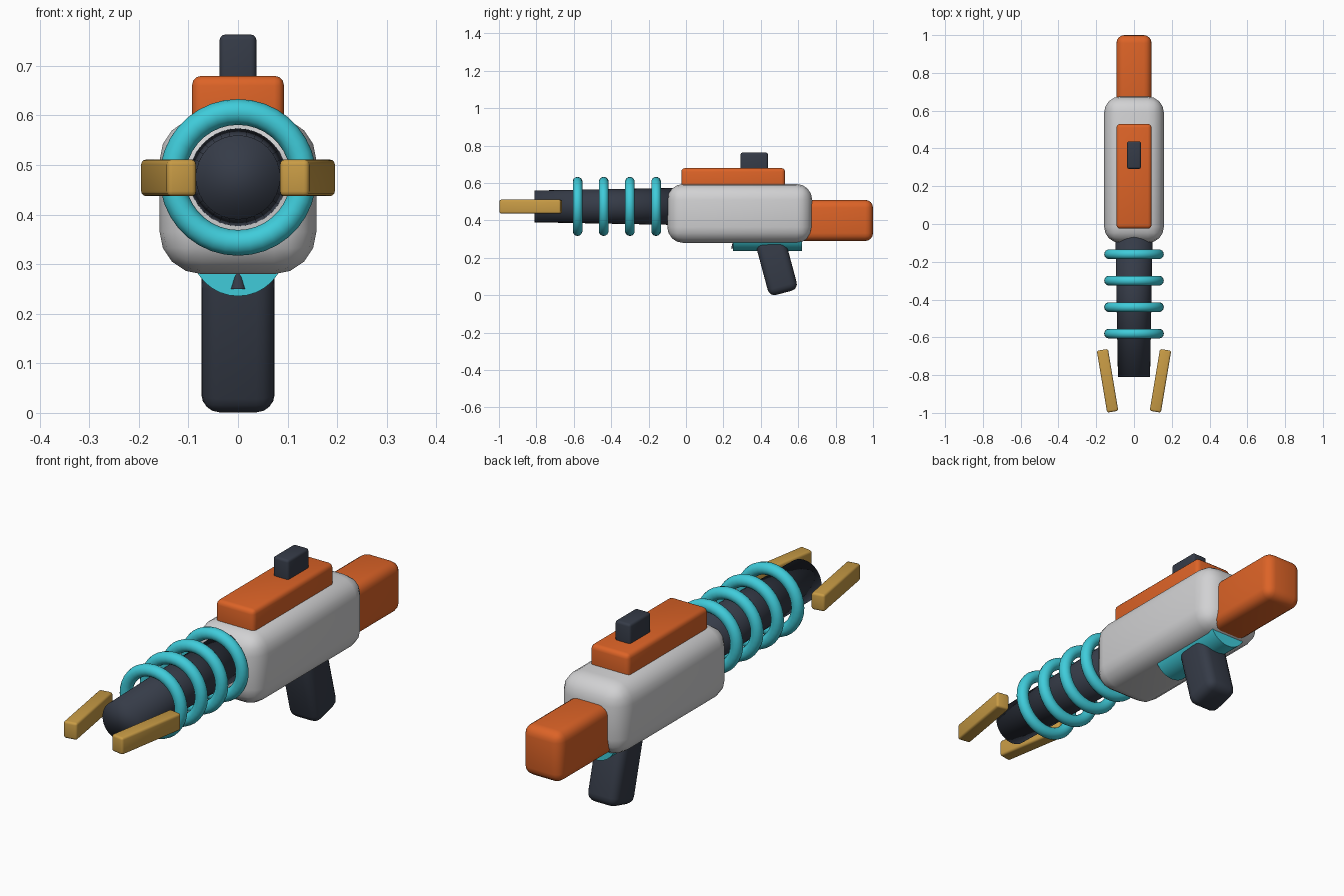
import bpy, bmesh
from math import radians
from mathutils import Matrix, Vector

if "Cube" in bpy.data.objects:
    bpy.data.objects.remove(bpy.data.objects["Cube"])


def material(name, colour):
    mat = bpy.data.materials.new(name)
    mat.use_nodes = True
    mat.diffuse_color = (*colour, 1)
    mat.node_tree.nodes["Principled BSDF"].inputs["Base Color"].default_value = (*colour, 1)
    return mat


GREY = material("light grey", (0.64, 0.64, 0.65))
ORANGE = material("orange", (0.72, 0.125, 0.02))
DARK = material("dark slate", (0.036, 0.044, 0.064))
TEAL = material("teal", (0.05, 0.60, 0.70))
GOLD = material("gold", (0.58, 0.33, 0.06))
AXIS_Z = 0.475


def finish(obj, name, mat, angle=40):
    obj.name = obj.data.name = name
    obj.data.materials.append(mat)
    bpy.ops.object.select_all(action="DESELECT")
    obj.select_set(True)
    bpy.context.view_layer.objects.active = obj
    if angle:
        bpy.ops.object.shade_smooth_by_angle(angle=radians(angle))
    else:
        bpy.ops.object.shade_smooth()
    return obj


def rounded_box(name, low, high, bevel, mat, segments=4, rotation=(0, 0, 0)):
    """Box spanning two corners, bevelled, then turned about its centre."""
    low, high = Vector(low), Vector(high)
    bm = bmesh.new()
    bmesh.ops.create_cube(bm, size=1, matrix=Matrix.Diagonal((*(high - low), 1)))
    bmesh.ops.bevel(bm, geom=bm.edges[:], offset=bevel, segments=segments,
                    profile=0.5, affect="EDGES")
    mesh = bpy.data.meshes.new(name)
    bm.to_mesh(mesh)
    bm.free()
    obj = bpy.data.objects.new(name, mesh)
    bpy.context.collection.objects.link(obj)
    obj.location = (low + high) / 2
    obj.rotation_euler = rotation
    return finish(obj, name, mat)


def tube(name, y_front, y_back, z, r_front, r_back, mat, angle=40):
    """Solid round tube lying along y."""
    bpy.ops.mesh.primitive_cone_add(
        vertices=32, radius1=r_back, radius2=r_front, depth=y_back - y_front,
        location=(0, (y_front + y_back) / 2, z), rotation=(radians(90), 0, 0))
    return finish(bpy.context.object, name, mat, angle)


# Main housing and stock
rounded_box("body", (-0.158, -0.10, 0.28), (0.158, 0.675, 0.595), 0.085, GREY)
rounded_box("stock", (-0.093, 0.55, 0.29), (0.093, 1.0, 0.51), 0.042, ORANGE)

# Top rail and sight
rounded_box("top_rail", (-0.093, -0.025, 0.54), (0.093, 0.53, 0.68), 0.02, ORANGE, 3)
rounded_box("sight", (-0.037, 0.292, 0.64), (0.037, 0.438, 0.763), 0.011, DARK, 3)

# Barrel with coil rings
tube("barrel", -0.81, 0.0, AXIS_Z, 0.085, 0.1, DARK, angle=0)
for i in range(4):
    bpy.ops.mesh.primitive_torus_add(
        major_radius=0.132, minor_radius=0.026, major_segments=36, minor_segments=14,
        location=(0, -0.58 + 0.14 * i, AXIS_Z), rotation=(radians(90), 0, 0))
    finish(bpy.context.object, f"coil_ring_{i + 1}", TEAL, angle=0)

# Muzzle prongs, closing in towards the front
for side, label in ((1, "left"), (-1, "right")):
    x = 0.14 * side
    rounded_box(f"{label}_prong", (x - 0.03, -0.996, 0.437), (x + 0.03, -0.664, 0.511),
                0.01, GOLD, 3, rotation=(0, 0, radians(-9.5 * side)))

# Underside: trigger housing, trigger and raked grip
tube("trigger_housing", 0.25, 0.62, 0.33, 0.0945, 0.0945, TEAL)
bpy.ops.mesh.primitive_cone_add(vertices=16, radius1=0.016, radius2=0.008, depth=0.03,
                                location=(0, 0.257, 0.265))
finish(bpy.context.object, "trigger", DARK)
rounded_box("grip", (-0.074, 0.405, 0.008), (0.074, 0.565, 0.308), 0.037, DARK,
            rotation=(radians(15), 0, 0))
